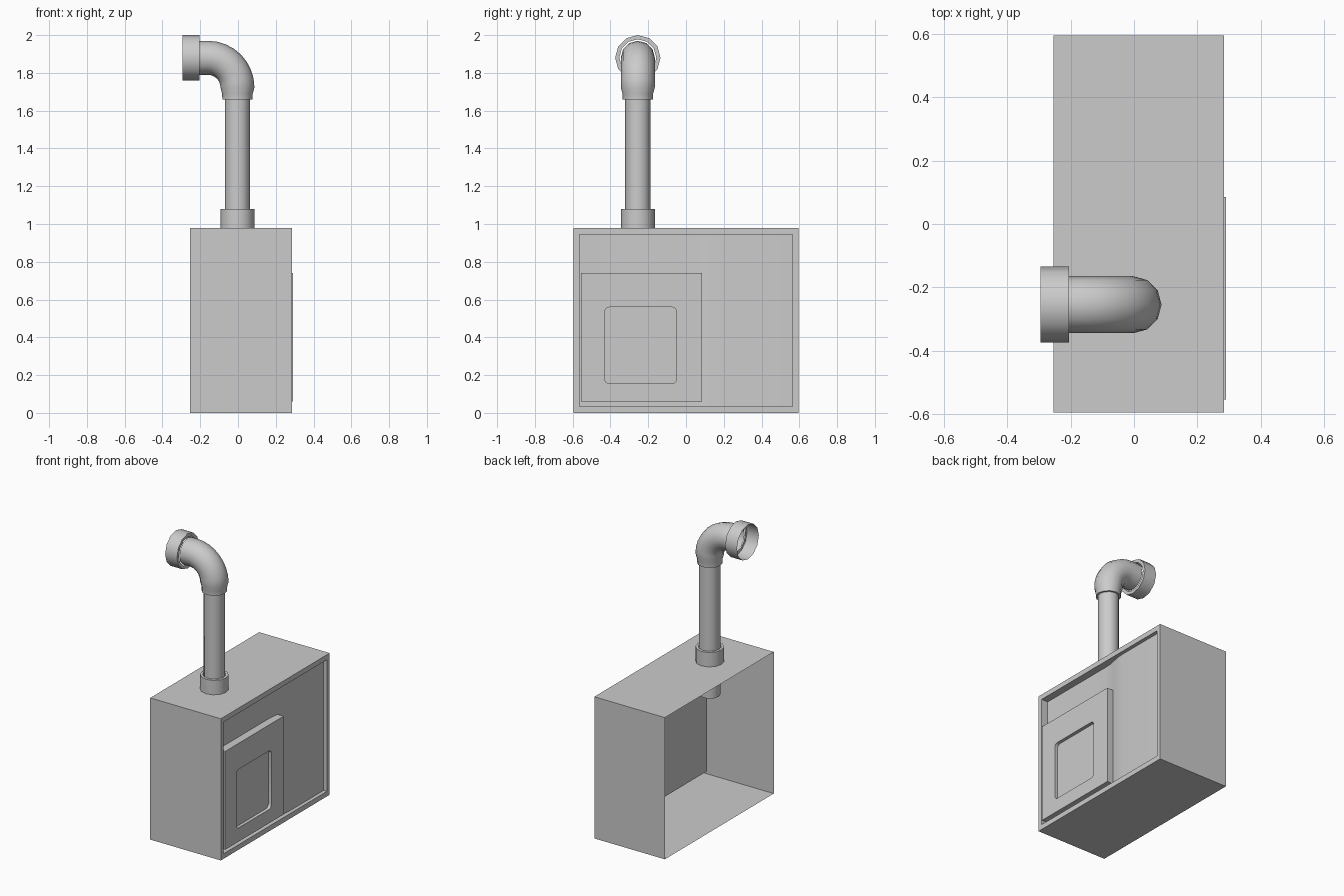
import bpy, bmesh
from math import sin, cos, pi, radians
from mathutils import Vector

if "Cube" in bpy.data.objects:
    bpy.data.objects.remove(bpy.data.objects["Cube"])

PX, PY = -0.003, -0.255   # pipe axis
SIDES = 12


def rect_ring(x, y0, y1, z0, z1, r=0.0, seg=4):
    """Rounded rectangle in the yz plane at depth x."""
    pts = []
    corners = [(y1 - r, z1 - r), (y0 + r, z1 - r), (y0 + r, z0 + r), (y1 - r, z0 + r)]
    for i, (cy, cz) in enumerate(corners):
        for k in range(seg + 1):
            a = pi / 2 * (i + k / seg)
            pts.append(Vector((x, cy + r * cos(a), cz + r * sin(a))))
    return pts


def circle_ring(center, axis_angle, r):
    """Circle facing a direction tilted from +z towards -x by axis_angle."""
    u = Vector((cos(axis_angle), 0, sin(axis_angle)))
    v = Vector((0, 1, 0))
    return [Vector(center) + r * (cos(2 * pi * i / SIDES) * u + sin(2 * pi * i / SIDES) * v)
            for i in range(SIDES)]


def loft(bm, rings, cap_end=False):
    loops = [[bm.verts.new(p) for p in ring] for ring in rings]
    for a, b in zip(loops, loops[1:]):
        n = len(a)
        for i in range(n):
            j = (i + 1) % n
            bm.faces.new((a[i], a[j], b[j], b[i]))
    if cap_end:
        bm.faces.new(loops[-1])


def finish(bm, name, smooth=30):
    bmesh.ops.remove_doubles(bm, verts=bm.verts, dist=1e-5)
    bmesh.ops.dissolve_degenerate(bm, edges=bm.edges, dist=1e-6)
    bmesh.ops.recalc_face_normals(bm, faces=bm.faces)
    me = bpy.data.meshes.new(name)
    bm.to_mesh(me)
    bm.free()
    ob = bpy.data.objects.new(name, me)
    bpy.context.collection.objects.link(ob)
    bpy.ops.object.select_all(action='DESELECT')
    ob.select_set(True)
    bpy.context.view_layer.objects.active = ob
    bpy.ops.object.shade_smooth_by_angle(angle=radians(smooth))
    return ob


# Cabinet: open-backed shell with a front rim
bm = bmesh.new()
outer = (-0.595, 0.595, 0.0, 0.98)
inner = (-0.565, 0.565, 0.035, 0.945)
loft(bm, [rect_ring(-0.255, *outer, seg=1), rect_ring(0.285, *outer, seg=1),
          rect_ring(0.285, *inner, seg=1)])
# Recessed front panel, stepping gently outwards beside the door
profile = [(-0.565, 0.285), (-0.565, 0.235), (0.0, 0.235), (0.05, 0.238), (0.10, 0.248),
           (0.15, 0.257), (0.20, 0.26), (0.565, 0.26), (0.565, 0.285)]
low = [bm.verts.new((x, y, inner[2])) for y, x in profile]
high = [bm.verts.new((x, y, inner[3])) for y, x in profile]
for i in range(len(profile) - 1):
    bm.faces.new((low[i], low[i + 1], high[i + 1], high[i]))
bm.faces.new(low)
bm.faces.new(high)
finish(bm, "cabinet")

# Door block with a rounded window recess
bm = bmesh.new()
door = (-0.555, 0.085, 0.06, 0.74)
window = (-0.43, -0.05, 0.155, 0.56)
loft(bm, [rect_ring(0.235, *door), rect_ring(0.29, *door),
          rect_ring(0.29, *window, r=0.025), rect_ring(0.267, *window, r=0.025)], cap_end=True)
finish(bm, "door")

# Vertical pipe, running down into the cabinet
bm = bmesh.new()
loft(bm, [circle_ring((PX, PY, z), 0, 0.067) for z in (0.75, 1.68)])
finish(bm, "pipe", 40)

# Collar where the pipe leaves the cabinet
bm = bmesh.new()
loft(bm, [circle_ring((PX, PY, z), 0, r) for z, r in ((0.98, 0.09), (1.08, 0.09), (1.08, 0.072))])
finish(bm, "lower_collar", 40)

# Elbow: socket, flare, quarter bend and straight outlet
bm = bmesh.new()
rings = [circle_ring((PX, PY, z), 0, r)
         for z, r in ((1.66, 0.067), (1.66, 0.08), (1.69, 0.081))]
BEND, STEPS = 0.157, 8
for i in range(STEPS + 1):
    a = pi / 2 * i / STEPS
    rings.append(circle_ring((PX - BEND + BEND * cos(a), PY, 1.723 + BEND * sin(a)), a, 0.09))
rings.append(circle_ring((-0.207, PY, 1.88), pi / 2, 0.09))
loft(bm, rings)
finish(bm, "elbow", 40)

# Open collar at the elbow outlet
bm = bmesh.new()
loft(bm, [circle_ring((x, PY, 1.88), pi / 2, r)
          for x, r in ((-0.205, 0.098), (-0.205, 0.12), (-0.295, 0.12))])
finish(bm, "outlet_collar", 40)
